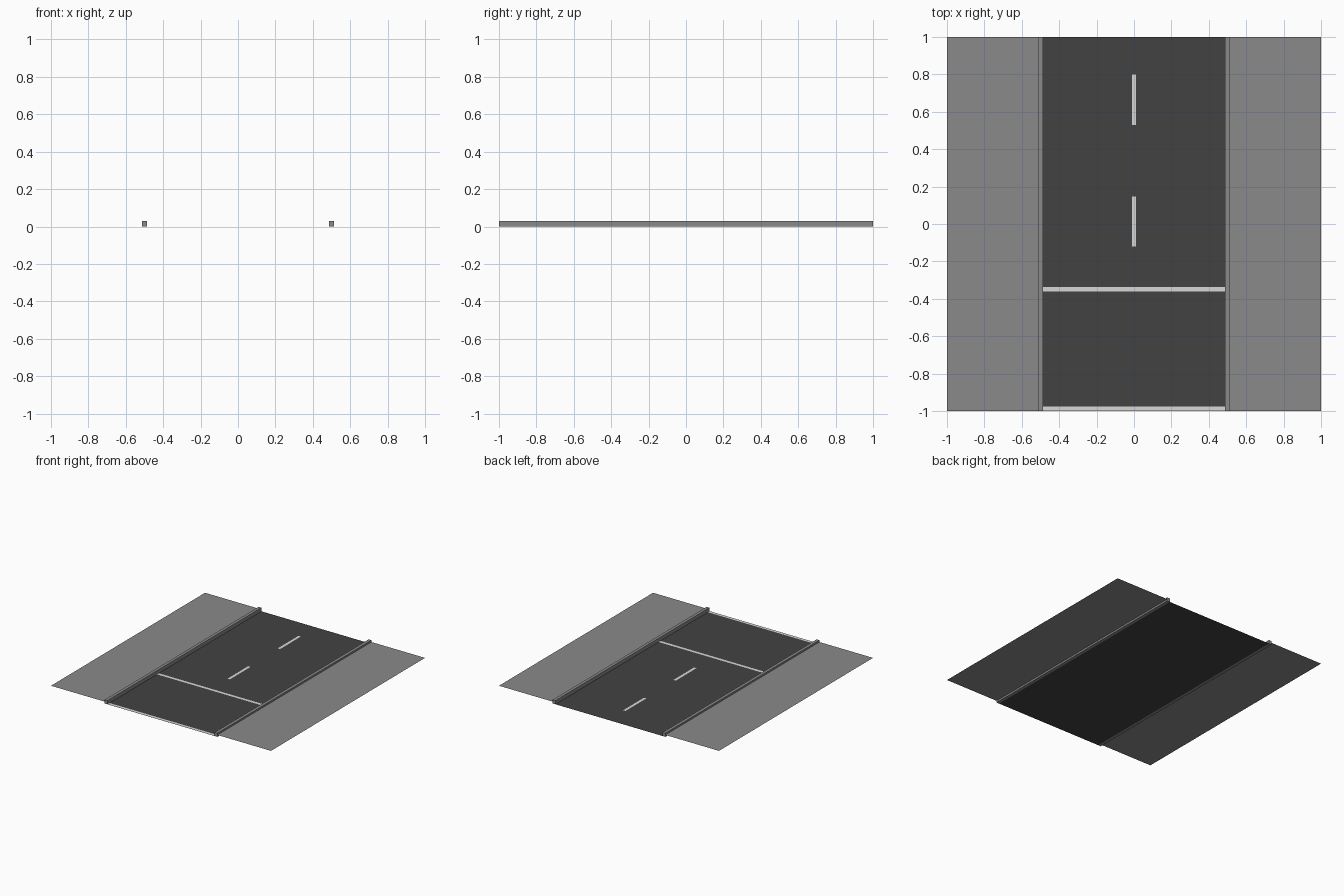
import bpy

if "Cube" in bpy.data.objects:
    bpy.data.objects.remove(bpy.data.objects["Cube"])


def material(name, rgb):
    m = bpy.data.materials.new(name)
    m.diffuse_color = (*rgb, 1)
    m.use_nodes = True
    m.node_tree.nodes["Principled BSDF"].inputs["Base Color"].default_value = m.diffuse_color
    return m


asphalt = material("dark asphalt", (0.055, 0.055, 0.055))
concrete = material("grey concrete", (0.255, 0.255, 0.26))
paint = material("white paint", (0.68, 0.68, 0.67))


def sheet(name, x0, x1, y0, y1, z, mat):
    """Flat rectangle at height z."""
    bpy.ops.mesh.primitive_plane_add(size=1, location=((x0 + x1) / 2, (y0 + y1) / 2, z))
    ob = bpy.context.object
    ob.name = name
    ob.scale = (x1 - x0, y1 - y0, 1)
    ob.data.materials.append(mat)


INNER, OUTER = 0.4875, 0.5125   # kerb sides
KERB_H, WALK_Z, PAINT_Z = 0.03, 0.015, 0.002

# Road surface
sheet("road", -INNER, INNER, -1, 1, 0, asphalt)

# Kerbs and pavements on both sides
for side, s in (("left", -1), ("right", 1)):
    bpy.ops.mesh.primitive_cube_add(size=1, location=(s * (INNER + OUTER) / 2, 0, KERB_H / 2))
    kerb = bpy.context.object
    kerb.name = side + "_kerb"
    kerb.scale = (OUTER - INNER, 2, KERB_H)
    kerb.data.materials.append(concrete)
    x0, x1 = sorted((s * OUTER, s))
    sheet(side + "_pavement", x0, x1, -1, 1, WALK_Z, concrete)

# Stop lines across the road
for i, (y0, y1) in enumerate(((-1, -0.976), (-0.36, -0.336))):
    sheet(f"stop_line_{i + 1}", -INNER, INNER, y0, y1, PAINT_Z, paint)

# Centre dashes
for i, (y0, y1) in enumerate(((-0.12, 0.148), (0.53, 0.80))):
    sheet(f"centre_dash_{i + 1}", -0.011, 0.011, y0, y1, PAINT_Z, paint)
